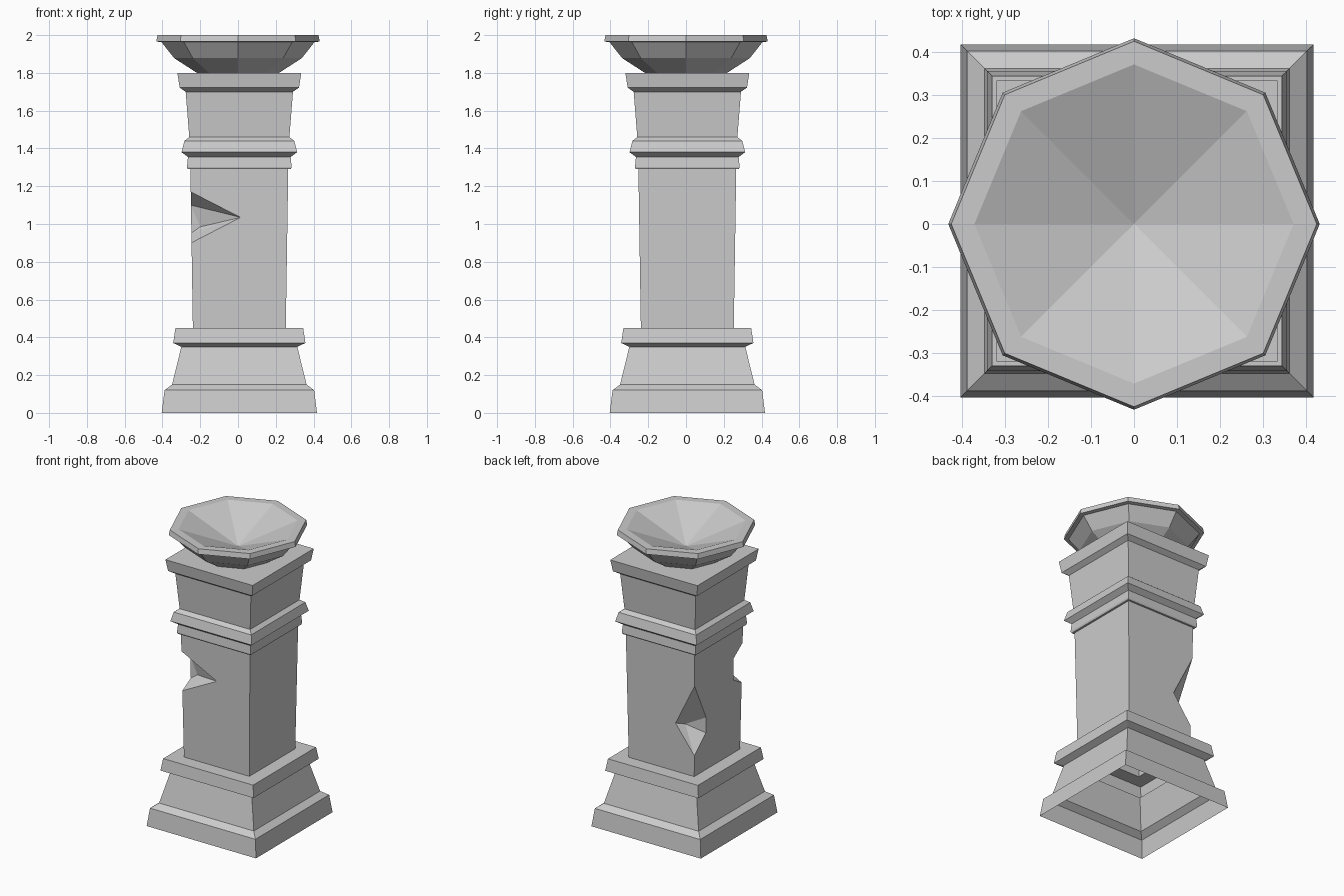
import bpy, bmesh, math
from mathutils import Vector

if "Cube" in bpy.data.objects:
    bpy.data.objects.remove(bpy.data.objects["Cube"], do_unlink=True)

stone = bpy.data.materials.new("grey stone")
stone.use_nodes = True
GREY = (0.6, 0.6, 0.6, 1)
stone.diffuse_color = GREY
stone.node_tree.nodes["Principled BSDF"].inputs["Base Color"].default_value = GREY


def make_object(name, bm):
    bmesh.ops.recalc_face_normals(bm, faces=bm.faces)
    mesh = bpy.data.meshes.new(name)
    bm.to_mesh(mesh)
    bm.free()
    mesh.materials.append(stone)
    obj = bpy.data.objects.new(name, mesh)
    bpy.context.scene.collection.objects.link(obj)
    return obj


def stack(name, profile, sides, turn, centre=0.0):
    """Closed solid of stacked polygon rings; a zero radius ends in a point."""
    bm = bmesh.new()
    rings = []
    for r, z in profile:
        count = sides if r else 1
        rings.append([bm.verts.new((centre + r * math.cos(turn + math.tau * i / sides),
                                    centre + r * math.sin(turn + math.tau * i / sides), z))
                      for i in range(count)])
    for low, high in zip(rings, rings[1:]):
        for i in range(sides):
            j = (i + 1) % sides
            if len(high) == 1:
                bm.faces.new((low[i], low[j], high[0]))
            else:
                bm.faces.new((low[i], low[j], high[j], high[i]))
    for ring in (rings[0], rings[-1]):
        if len(ring) > 1:
            bm.faces.new(ring)
    return make_object(name, bm)


def hull(name, points):
    bm = bmesh.new()
    for p in points:
        bm.verts.new(p)
    bmesh.ops.convex_hull(bm, input=bm.verts)
    obj = make_object(name, bm)
    obj.hide_render = True
    return obj


# Square pedestal: half width and height of each moulding
mouldings = [
    (0.411, 0), (0.396, 0.12), (0.356, 0.15), (0.307, 0.35),
    (0.350, 0.37), (0.338, 0.45), (0.246, 0.45), (0.259, 1.29),
    (0.272, 1.29), (0.277, 1.30), (0.272, 1.355), (0.306, 1.38),
    (0.291, 1.44), (0.265, 1.46), (0.284, 1.70), (0.316, 1.722), (0.328, 1.80),
]
pedestal = stack("pedestal", [(w * math.sqrt(2), z) for w, z in mouldings],
                 4, math.pi / 4, 0.007)

# Chips broken out of two corners of the shaft
chips = [
    hull("front_chip_cutter", [
        (-0.250, -0.250, 1.17), (-0.247, -0.247, 0.90), (0.015, -0.249, 1.035),
        (-0.250, -0.155, 1.10), (-0.250, -0.155, 0.95), (-0.200, -0.150, 0.985),
        (-0.36, -0.36, 1.03)]),
    hull("back_chip_cutter", [
        (-0.250, 0.264, 1.075), (-0.243, 0.257, 0.59), (-0.100, 0.262, 0.78),
        (-0.250, 0.130, 0.81), (-0.250, 0.130, 0.70), (-0.135, 0.200, 0.76),
        (-0.36, 0.37, 0.80)]),
]
for chip in chips:
    cut = pedestal.modifiers.new(chip.name, "BOOLEAN")
    cut.operation = "DIFFERENCE"
    cut.solver = "EXACT"
    cut.object = chip
bpy.context.view_layer.update()
cut_mesh = bpy.data.meshes.new_from_object(
    pedestal.evaluated_get(bpy.context.evaluated_depsgraph_get()))
pedestal.modifiers.clear()
pedestal.data = cut_mesh
for chip in chips:
    bpy.data.objects.remove(chip, do_unlink=True)

# Open underside of the hollow pedestal
bm = bmesh.new()
bm.from_mesh(cut_mesh)
floor = [f for f in bm.faces if max(v.co.z for v in f.verts) < 0.001]
bmesh.ops.delete(bm, geom=floor, context="FACES")
bm.to_mesh(cut_mesh)
bm.free()

# Eight-sided basin with a flat rim and a conical hollow
stack("basin", [(0.217, 1.80), (0.338, 1.878), (0.405, 1.963), (0.433, 1.966),
                (0.426, 2.0), (0.372, 2.0), (0, 1.855)], 8, 0)
